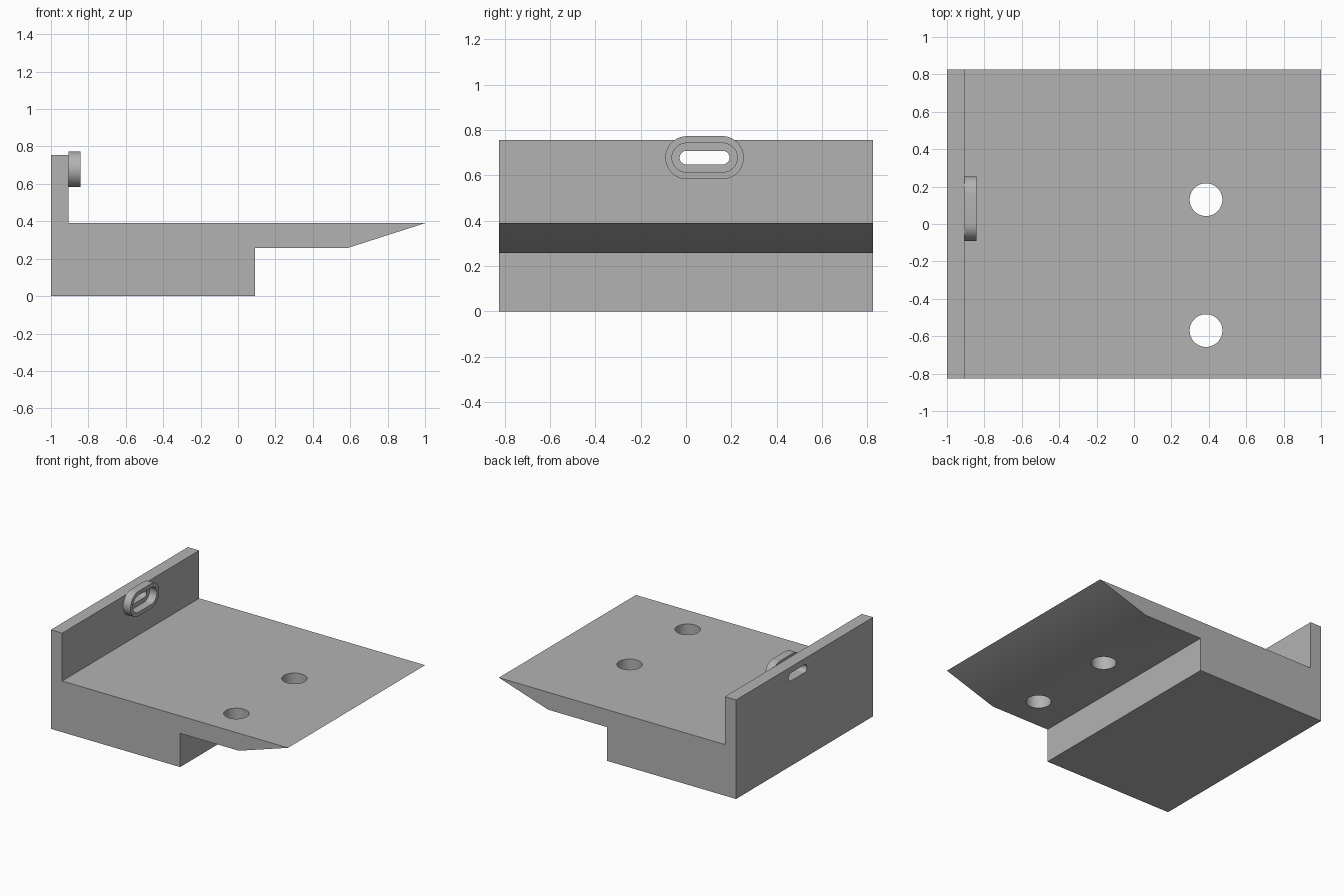
import bpy
from math import cos, sin, pi, radians
from mathutils import Vector

cube = bpy.data.objects.get("Cube")
if cube:
    bpy.data.objects.remove(cube, do_unlink=True)

grey = bpy.data.materials.new("plain grey")
grey.use_nodes = True
colour = (0.45, 0.45, 0.45, 1)
grey.diffuse_color = colour
grey.node_tree.nodes["Principled BSDF"].inputs["Base Color"].default_value = colour


def prism(name, outline, direction):
    """Extrude a closed loop of points along a direction."""
    n = len(outline)
    near = [Vector(p) for p in outline]
    far = [p + Vector(direction) for p in near]
    faces = [list(range(n))[::-1], list(range(n, 2 * n))]
    faces += [[i, (i + 1) % n, (i + 1) % n + n, i + n] for i in range(n)]
    mesh = bpy.data.meshes.new(name)
    mesh.from_pydata(near + far, [], faces)
    mesh.materials.append(grey)
    obj = bpy.data.objects.new(name, mesh)
    bpy.context.collection.objects.link(obj)
    # Make the normals face outward
    bpy.context.view_layer.objects.active = obj
    bpy.ops.object.mode_set(mode="EDIT")
    bpy.ops.mesh.select_all(action="SELECT")
    bpy.ops.mesh.normals_make_consistent(inside=False)
    bpy.ops.object.mode_set(mode="OBJECT")
    return obj


def slot(name, x0, x1, radius, half=0.08, y=0.082, z=0.678, steps=20):
    """Rounded slot, long in y, running from x0 to x1."""
    loop = []
    for side in (1, -1):
        for i in range(steps + 1):
            a = -pi / 2 + pi * i / steps
            loop.append((x0, y + side * (half + radius * cos(a)),
                         z + side * radius * sin(a)))
    return prism(name, loop, (x1 - x0, 0, 0))


def cut(target, cutters):
    """Subtract the cutters from the target and remove them."""
    bpy.context.view_layer.objects.active = target
    for cutter in cutters:
        mod = target.modifiers.new("cut", "BOOLEAN")
        mod.operation = "DIFFERENCE"
        mod.solver = "EXACT"
        mod.object = cutter
        bpy.ops.object.modifier_apply(modifier=mod.name)
        bpy.data.objects.remove(cutter, do_unlink=True)


# Stepped bracket body with upright wall and tapered lip
WALL, HALF_WIDTH = -0.905, 0.825
profile = [(-1, 0), (0.09, 0), (0.09, 0.257), (0.585, 0.257),
           (1, 0.39), (WALL, 0.39), (WALL, 0.755), (-1, 0.755)]
body = prism("bracket_body", [(x, -HALF_WIDTH, z) for x, z in profile],
             (0, 2 * HALF_WIDTH, 0))

# Two round holes through the shelf, and the slot through the wall
holes = []
for y in (0.13, -0.57):
    ring = [(0.385 + 0.0875 * cos(2 * pi * i / 48),
             y + 0.0875 * sin(2 * pi * i / 48), 0.1) for i in range(48)]
    holes.append(prism("hole_cutter", ring, (0, 0, 0.5)))
cut(body, holes + [slot("slot_cutter", -1.1, -0.8, 0.03)])

# Raised rim around the slot
rim = slot("slot_rim", WALL, -0.843, 0.095, half=0.078)
cut(rim, [slot("rim_cutter", -1.0, -0.8, 0.064)])

# Smooth the round walls and keep the edges sharp
for obj in (body, rim):
    bpy.ops.object.select_all(action="DESELECT")
    obj.select_set(True)
    bpy.context.view_layer.objects.active = obj
    bpy.ops.object.shade_smooth_by_angle(angle=radians(30))
